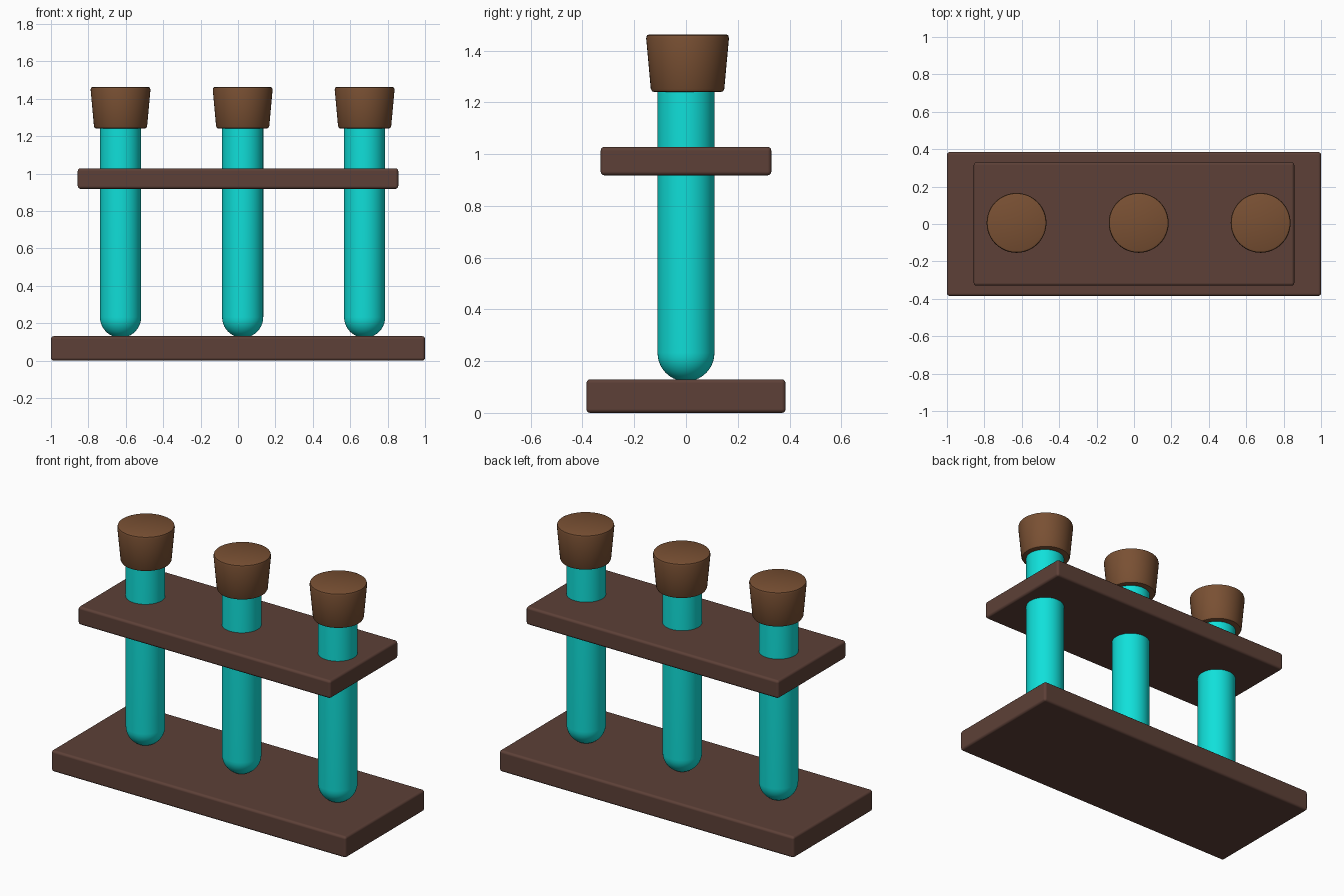
import bpy, bmesh, math

if "Cube" in bpy.data.objects:
    bpy.data.objects.remove(bpy.data.objects["Cube"])


def linear(hex_code):
    rgb = [int(hex_code[i:i + 2], 16) / 255 for i in (0, 2, 4)]
    return [c / 12.92 if c <= 0.04045 else ((c + 0.055) / 1.055) ** 2.4 for c in rgb] + [1]


def material(name, hex_code):
    mat = bpy.data.materials.new(name)
    mat.diffuse_color = linear(hex_code)
    mat.use_nodes = True
    mat.node_tree.nodes["Principled BSDF"].inputs["Base Color"].default_value = mat.diffuse_color
    return mat


def add_object(name, bm, mat, location):
    mesh = bpy.data.meshes.new(name)
    bmesh.ops.recalc_face_normals(bm, faces=bm.faces)
    bm.to_mesh(mesh)
    bm.free()
    mesh.materials.append(mat)
    obj = bpy.data.objects.new(name, mesh)
    obj.location = location
    bpy.context.collection.objects.link(obj)
    bpy.ops.object.select_all(action='DESELECT')
    obj.select_set(True)
    bpy.context.view_layer.objects.active = obj
    bpy.ops.object.shade_smooth_by_angle(angle=math.radians(40))
    return obj


def board(name, size, z, mat):
    """Rectangular board with softly rounded edges."""
    bm = bmesh.new()
    bmesh.ops.create_cube(bm, size=1)
    bmesh.ops.scale(bm, vec=size, verts=bm.verts)
    obj = add_object(name, bm, mat, (0, 0, z))
    bevel = obj.modifiers.new("rounded_edges", 'BEVEL')
    bevel.width = 0.015
    bevel.segments = 3
    bevel.harden_normals = True


def lathe(name, profile, location, mat, sides=48):
    """Revolve an (r, z) profile around z; its ends lie on the axis."""
    bm = bmesh.new()
    verts = [bm.verts.new((r, 0, z)) for r, z in profile]
    edges = [bm.edges.new(pair) for pair in zip(verts, verts[1:])]
    bmesh.ops.spin(bm, geom=verts + edges, cent=(0, 0, 0), axis=(0, 0, 1),
                   angle=math.tau, steps=sides)
    bmesh.ops.remove_doubles(bm, verts=bm.verts, dist=1e-5)
    add_object(name, bm, mat, location)


wood = material("dark_wood", "5D4037")
cork = material("cork", "795033")
glass = material("cyan_glass", "10E0DA")

# Rack boards
board("rack_base", (2.0, 0.77, 0.13), 0.065, wood)
board("rack_shelf", (1.714, 0.66, 0.11), 0.973, wood)

# Round-bottomed tube profile
R, BOTTOM = 0.11, 0.122
tube = [(R * math.sin(a), BOTTOM + R - R * math.cos(a))
        for a in (i * math.pi / 20 for i in range(11))]
tube += [(R, 1.28), (0, 1.28)]

# Tapered stopper profile with rounded rims
stopper = [(0, 1.24), (0.128, 1.24), (0.137, 1.243), (0.142, 1.252),
           (0.160, 1.448), (0.157, 1.459), (0.148, 1.463), (0, 1.463)]

# Three tubes with stoppers
for side, x in (("left", -0.628), ("middle", 0.025), ("right", 0.677)):
    lathe(side + "_tube", tube, (x, 0, 0), glass)
    lathe(side + "_stopper", stopper, (x, 0.006, 0), cork)
